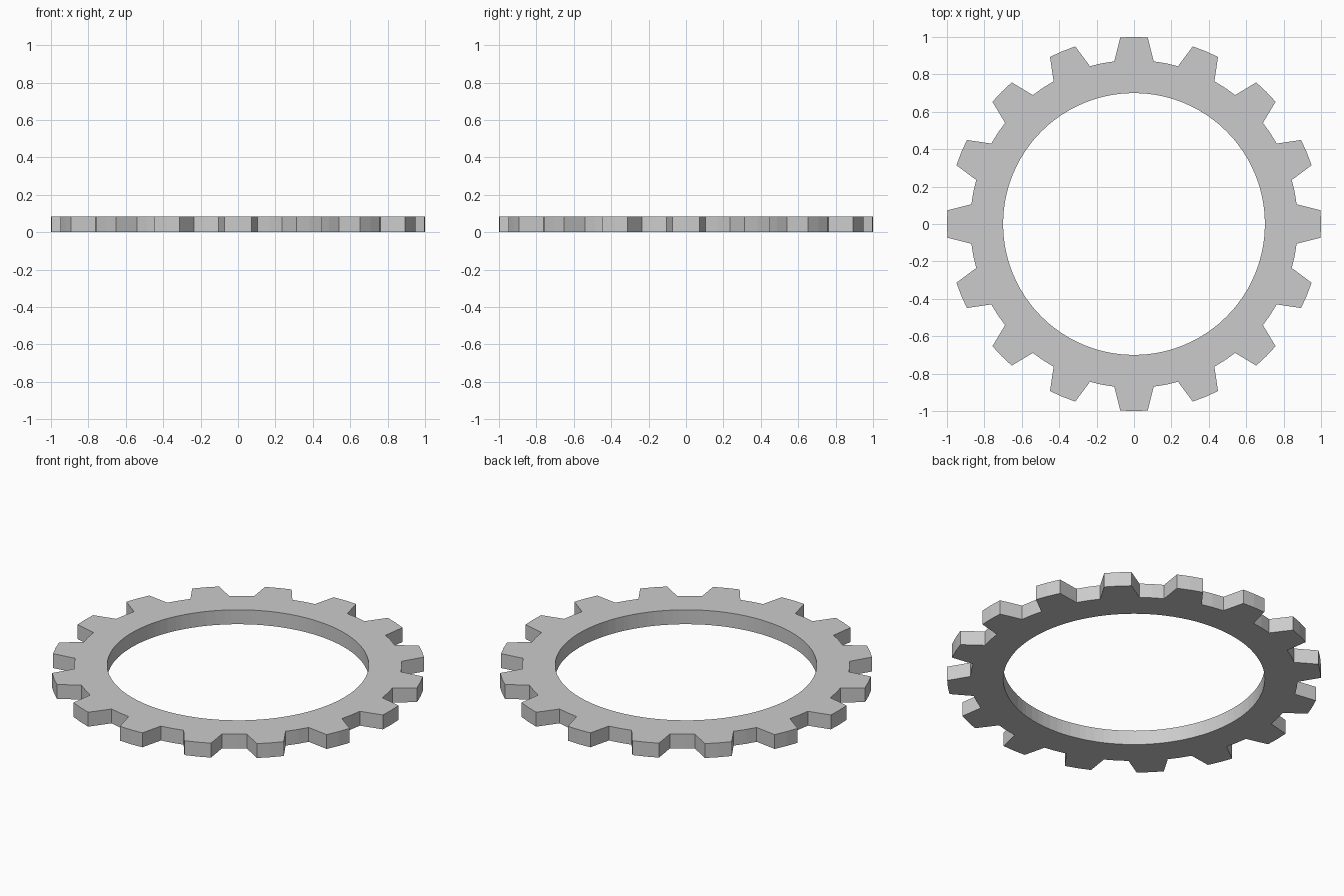
import bpy, bmesh, math

if "Cube" in bpy.data.objects:
    bpy.data.objects.remove(bpy.data.objects["Cube"])

TEETH = 16
HEIGHT = 0.085
BORE = 0.70
ROOT = 0.876
TIP = 1.0
# one tooth: (angle in degrees from tooth centre, outer radius)
TOOTH = [(-6.9, ROOT), (-4.2, TIP), (0, TIP), (4.2, TIP), (6.9, ROOT), (11.25, ROOT)]

bm = bmesh.new()


def point(radius, angle, z):
    return bm.verts.new((radius * math.cos(angle), radius * math.sin(angle), z))


# each section holds: outer bottom, outer top, bore top, bore bottom
sections = []
for i in range(TEETH):
    for deg, r in TOOTH:
        a = math.radians(i * 360 / TEETH + deg)
        sections.append([point(r, a, 0), point(r, a, HEIGHT),
                         point(BORE, a, HEIGHT), point(BORE, a, 0)])

# join neighbouring sections all the way round
for i, s in enumerate(sections):
    n = sections[(i + 1) % len(sections)]
    for k in range(4):
        j = (k + 1) % 4
        bm.faces.new((s[k], n[k], n[j], s[j]))

bmesh.ops.recalc_face_normals(bm, faces=bm.faces)
mesh = bpy.data.meshes.new("gear_ring")
bm.to_mesh(mesh)
bm.free()
gear = bpy.data.objects.new("gear_ring", mesh)
bpy.context.collection.objects.link(gear)
